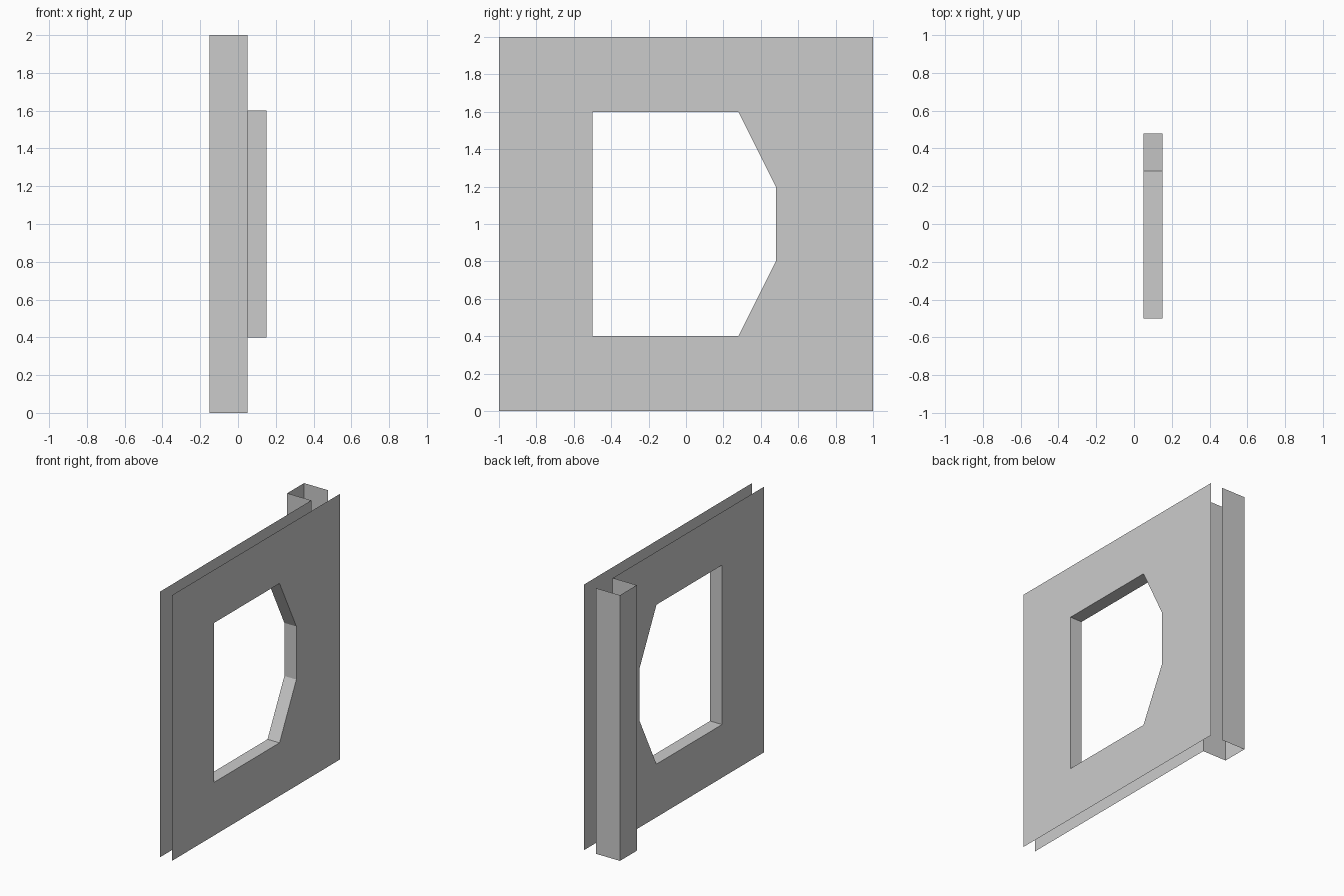
import bpy

if "Cube" in bpy.data.objects:
    bpy.data.objects.remove(bpy.data.objects["Cube"])

FRONT_X, BACK_X = 0.15, 0.05
HEIGHT = 2.0

# Window outline in (y, z), counter-clockwise seen from +x
WINDOW = [(-0.5, 0.4), (0.28, 0.4), (0.48, 0.8),
          (0.48, 1.2), (0.28, 1.6), (-0.5, 1.6)]


def make_object(name, verts, faces):
    mesh = bpy.data.meshes.new(name)
    mesh.from_pydata(verts, [], faces)
    mesh.update()
    obj = bpy.data.objects.new(name, mesh)
    bpy.context.collection.objects.link(obj)
    return obj


def wall_sheet(name, x, y_end, flip):
    """Thin sheet whose rim is joined to the window outline by a ring of quads."""
    rim = [(-1, 0), (y_end, 0), (y_end, 0.8),
           (y_end, 1.2), (y_end, HEIGHT), (-1, HEIGHT)]
    n = len(WINDOW)
    verts = [(x, y, z) for y, z in rim + WINDOW]
    faces = [(i, (i + 1) % n, n + (i + 1) % n, n + i) for i in range(n)]
    if flip:
        faces = [f[::-1] for f in faces]
    return make_object(name, verts, faces)


# Outer and inner wall sheets
wall_sheet("outer_wall_sheet", FRONT_X, 1.0, False)
wall_sheet("inner_wall_sheet", BACK_X, 0.8, True)

# Window reveal joining the two sheets
n = len(WINDOW)
make_object("window_reveal",
            [(x, y, z) for x in (FRONT_X, BACK_X) for y, z in WINDOW],
            [(i, (i + 1) % n, n + (i + 1) % n, n + i) for i in range(n)])

# Corner post: open U-shaped channel behind the wall, no caps
profile = [(BACK_X, 0.8), (-0.15, 0.8), (-0.15, 1.0), (BACK_X, 1.0)]
m = len(profile)
make_object("corner_post",
            [(x, y, z) for z in (0, HEIGHT) for x, y in profile],
            [(i + 1, i, m + i, m + i + 1) for i in range(m - 1)])
